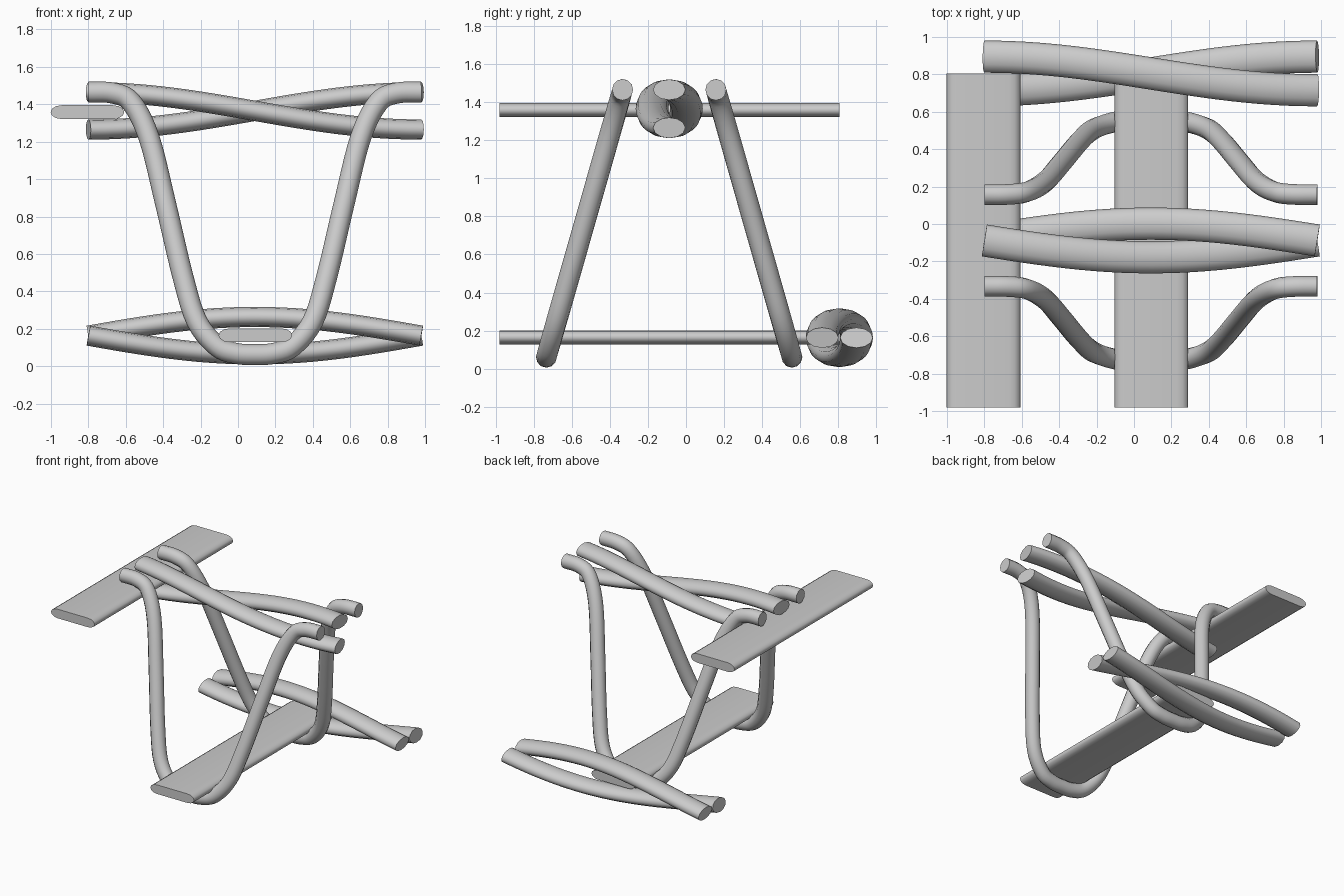
import bpy, bmesh, math
from mathutils import Vector
from math import sin, cos, pi

if "Cube" in bpy.data.objects:
    bpy.data.objects.remove(bpy.data.objects["Cube"])

X0, X1 = -0.8, 0.98          # shared extent of all cross strands
XC, L = (X0 + X1) / 2, X1 - X0


def ellipse(a, b, n=12):
    return [(a * cos(2 * pi * i / n), b * sin(2 * pi * i / n)) for i in range(n)]


def stadium(half, h, cap, n=6):
    # flat strip with rounded long edges
    pts = []
    for s in (1, -1):
        for i in range(n + 1):
            t = -pi / 2 + pi * i / n
            pts.append((s * (half - cap + cap * cos(t)), s * h * sin(t)))
    return pts


def sweep(name, path, section, side_ref):
    bm = bmesh.new()
    path = [Vector(p) for p in path]
    rings = []
    for i, p in enumerate(path):
        t = (path[min(i + 1, len(path) - 1)] - path[max(i - 1, 0)]).normalized()
        side = (side_ref - t * side_ref.dot(t)).normalized()
        up = t.cross(side)
        rings.append([bm.verts.new(p + side * u + up * v) for u, v in section])
    n = len(section)
    for a, b in zip(rings, rings[1:]):
        for k in range(n):
            bm.faces.new((a[k], a[(k + 1) % n], b[(k + 1) % n], b[k])).smooth = True
    for ring in (rings[0], rings[-1]):
        cap = bm.faces.new(ring)
        for e in cap.edges:
            e.smooth = False
    bmesh.ops.recalc_face_normals(bm, faces=bm.faces)
    me = bpy.data.meshes.new(name)
    bm.to_mesh(me)
    bm.free()
    ob = bpy.data.objects.new(name, me)
    bpy.context.collection.objects.link(ob)


def spline(pts, steps=5):
    # Catmull-Rom through the control points
    pts = [Vector(p) for p in pts]
    q = [2 * pts[0] - pts[1]] + pts + [2 * pts[-1] - pts[-2]]
    out = []
    for a, b, c, d in zip(q, q[1:], q[2:], q[3:]):
        for i in range(steps):
            t = i / steps
            out.append(0.5 * (2 * b + (c - a) * t + (2 * a - 5 * b + 4 * c - d) * t * t
                              + (3 * b - a - 3 * c + d) * t ** 3))
    return out + [pts[-1]]


Y = Vector((0, 1, 0))

# flat strips running front to back
for name, x, z in (("upper_flat_strip", -0.805, 1.358), ("lower_flat_strip", 0.093, 0.165)):
    sweep(name, [(x, -0.98, z), (x, 0.805, z)], stadium(0.197, 0.037, 0.06), Vector((1, 0, 0)))

# twisted strand pairs: half a turn each
N = 24
for name, y, z, phase in (("upper_twist", -0.088, 1.365, pi / 2), ("lower_twist", 0.805, 0.163, 0)):
    for k in (0, 1):
        path = []
        for i in range(-1, N + 2):
            f = min(max(i, 0.02 if i < 0 else 0), N - (0.02 if i > N else 0)) / N
            if i < 0 or i > N:
                continue
            a = phase + pi * f + pi * k
            path.append((X0 + L * f, y + 0.09 * cos(a), z + 0.1 * sin(a)))
        sweep(f"{name}_strand_{k + 1}", path, ellipse(0.086, 0.054), Y)

# U-shaped strands leaning apart towards the bottom
half = [(-0.89, 1.465), (-0.76, 1.46), (-0.66, 1.41), (-0.565, 1.22), (-0.475, 0.86),
        (-0.385, 0.48), (-0.31, 0.24), (-0.2, 0.105), (-0.1, 0.068)]
prof = half + [(0, 0.062)] + [(-u, z) for u, z in reversed(half)]
for name, top, bottom in (("front_loop", -0.333, -0.733), ("back_loop", 0.157, 0.556)):
    pts = [(XC + u, bottom + (top - bottom) * (z - 0.062) / 1.403, z) for u, z in prof]
    sweep(name, spline(pts), ellipse(0.055, 0.056), Y)
